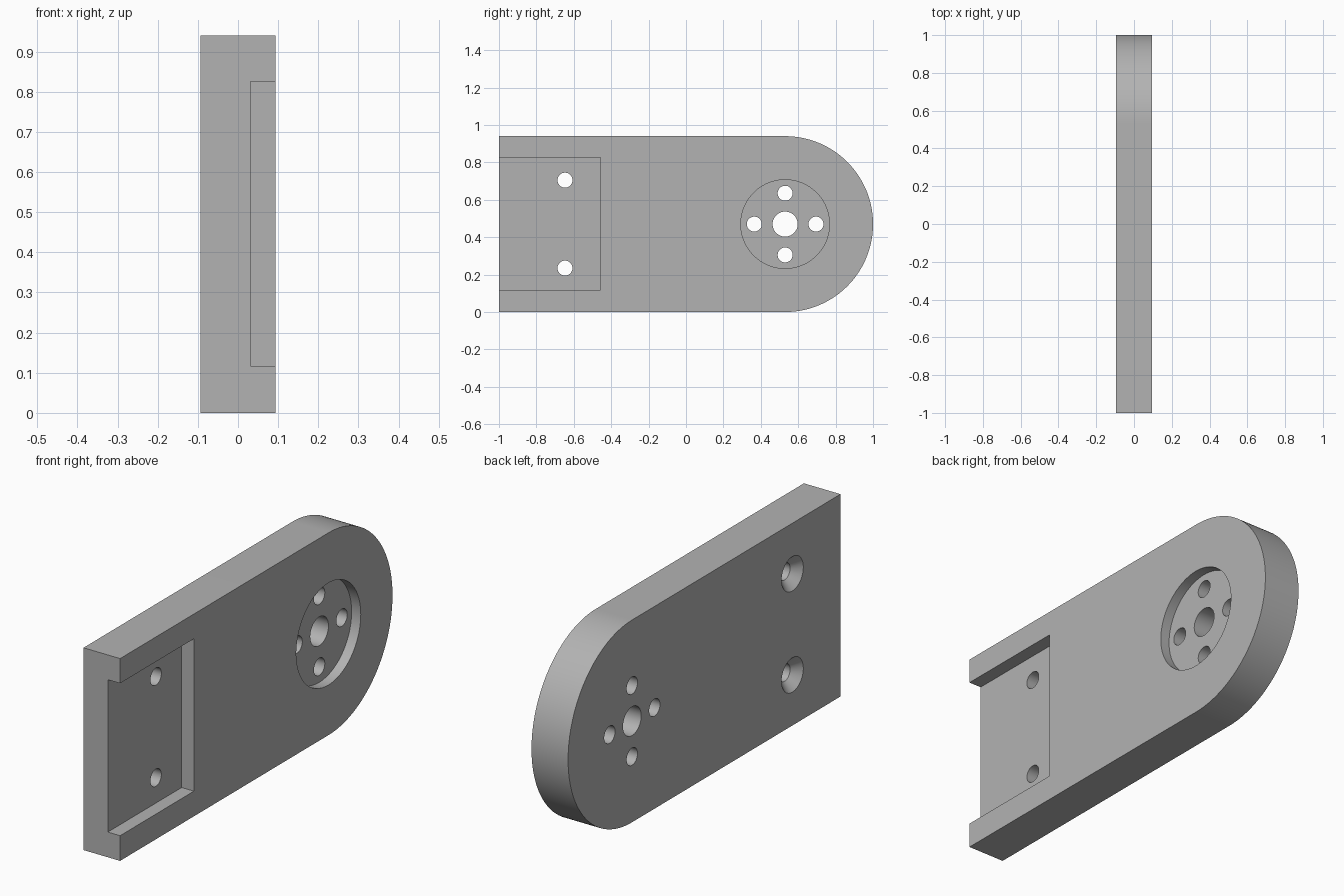
import bpy, bmesh
from math import pi, sin, cos, radians
from mathutils import Matrix

cube = bpy.data.objects.get("Cube")
if cube:
    bpy.data.objects.remove(cube, do_unlink=True)

HALF = 0.094            # half of the plate thickness
R = 0.47                # radius of the rounded end
HUB_Y = 1 - R
HOLE_R = 0.04

grey = bpy.data.materials.new("plain grey")
grey.use_nodes = True
colour = (0.45, 0.45, 0.45, 1)
grey.diffuse_color = colour
grey.node_tree.nodes["Principled BSDF"].inputs["Base Color"].default_value = colour


def finish(bm, name):
    bmesh.ops.recalc_face_normals(bm, faces=bm.faces)
    mesh = bpy.data.meshes.new(name)
    bm.to_mesh(mesh)
    bm.free()
    mesh.materials.append(grey)
    obj = bpy.data.objects.new(name, mesh)
    bpy.context.collection.objects.link(obj)
    return obj


def prism(name, outline, x0, x1):
    """Extrude a (y, z) outline from x0 to x1."""
    bm = bmesh.new()
    face = bm.faces.new([bm.verts.new((x0, y, z)) for y, z in outline])
    new = bmesh.ops.extrude_face_region(bm, geom=[face])["geom"]
    verts = [v for v in new if isinstance(v, bmesh.types.BMVert)]
    bmesh.ops.translate(bm, verts=verts, vec=(x1 - x0, 0, 0))
    return finish(bm, name)


def cone(name, y, z, x0, x1, r0, r1, segments=48):
    """Round cutter along x, radius r0 at x0 and r1 at x1."""
    bm = bmesh.new()
    place = Matrix.Translation(((x0 + x1) / 2, y, z)) @ Matrix.Rotation(pi / 2, 4, "Y")
    bmesh.ops.create_cone(bm, cap_ends=True, segments=segments, radius1=r0,
                          radius2=r1, depth=x1 - x0, matrix=place)
    return finish(bm, name)


def hole(name, y, z, r):
    return cone(name, y, z, -0.2, 0.2, r, r)


# Plate: square at the front, half round at the back
steps = 96
arc = [(HUB_Y + R * cos(a), R + R * sin(a))
       for a in (-pi / 2 + pi * i / steps for i in range(steps + 1))]
plate = prism("arm_plate", [(-1, 2 * R), (-1, 0)] + arc, -HALF, HALF)

# Rectangular slot open at the front, and round hub recess
low, high, back = 0.117, 0.825, -0.458
cutters = [
    prism("slot_cutter", [(-1.1, low), (back, low), (back, high), (-1.1, high)], 0.031, 0.2),
    cone("hub_recess_cutter", HUB_Y, R, 0.047, 0.2, 0.237, 0.237, 96),
    hole("hub_hole_cutter", HUB_Y, R, 0.067),
]

# Four holes around the hub
for i in range(4):
    a = i * pi / 2
    cutters.append(hole("hub_screw_cutter", HUB_Y + 0.165 * cos(a), R + 0.165 * sin(a), HOLE_R))

# Two countersunk holes in the slot; the sinks open on the far side
for side in (-1, 1):
    z = R + side * 0.235
    cutters.append(hole("slot_screw_cutter", -0.647, z, HOLE_R))
    cutters.append(cone("countersink_cutter", -0.647, z, -HALF - 0.02, -HALF + 0.04, 0.1, HOLE_R))

# Cut the plate, then discard the cutters
bpy.context.view_layer.objects.active = plate
plate.select_set(True)
for cutter in cutters:
    mod = plate.modifiers.new("cut", "BOOLEAN")
    mod.operation = "DIFFERENCE"
    mod.solver = "EXACT"
    mod.object = cutter
    bpy.ops.object.modifier_apply(modifier=mod.name)
    bpy.data.objects.remove(cutter, do_unlink=True)

bpy.ops.object.shade_smooth_by_angle(angle=radians(30))
